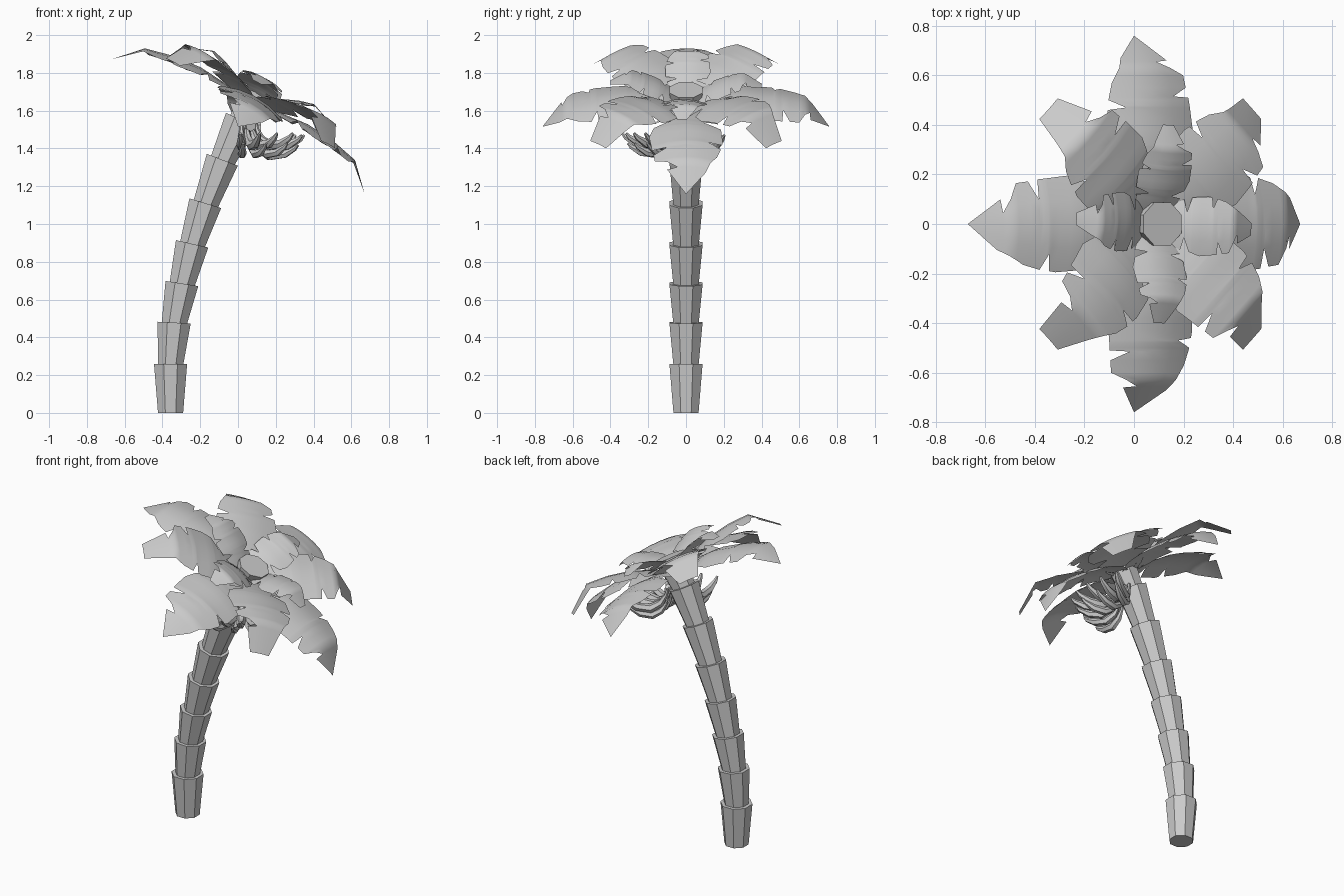
import bpy, bmesh, math
from mathutils import Vector, Matrix

if "Cube" in bpy.data.objects:
    bpy.data.objects.remove(bpy.data.objects["Cube"])

TILT = math.radians(28)
# crown frame: leans with the top of the trunk
CROWN = Matrix.Translation((0, 0, 1.515)) @ Matrix.Rotation(TILT, 4, 'Y')


def finish(name, bm, smooth):
    me = bpy.data.meshes.new(name)
    bm.to_mesh(me)
    bm.free()
    ob = bpy.data.objects.new(name, me)
    bpy.context.collection.objects.link(ob)
    if smooth:
        bpy.ops.object.select_all(action='DESELECT')
        ob.select_set(True)
        bpy.context.view_layer.objects.active = ob
        bpy.ops.object.shade_smooth_by_angle(angle=math.radians(smooth))
    return ob


def lerp(table, r):
    for (a, u), (b, v) in zip(table, table[1:]):
        if r <= b:
            return u + (v - u) * (r - a) / (b - a)
    return table[-1][1]


def loft(bm, rings):
    rings = [[bm.verts.new(p) for p in ring] for ring in rings]
    n = len(rings[0])
    for a, b in zip(rings, rings[1:]):
        for i in range(n):
            j = (i + 1) % n
            bm.faces.new((a[i], a[j], b[j], b[i]))
    bm.faces.new(rings[0][::-1])
    bm.faces.new(rings[-1])


# trunk: stacked flaring octagonal segments, (x, z, lean) at each top
tops = [(-.357, 0, 0), (-.357, .26, 0), (-.338, .478, 3), (-.297, .685, 9),
        (-.243, .895, 13), (-.173, 1.11, 17), (-.083, 1.34, 21),
        (.015, 1.55, 26), (.115, 1.71, 28)]


def octagon(x, z, lean, r):
    m = Matrix.Translation((x, 0, z)) @ Matrix.Rotation(math.radians(lean), 4, 'Y')
    return [m @ Vector((r * math.cos(a), r * math.sin(a), 0))
            for a in [math.pi / 8 + k * math.pi / 4 for k in range(8)]]


bm = bmesh.new()
for (x0, z0, l0), (x1, z1, l1) in zip(tops, tops[1:]):
    sink = .01 if z0 else 0
    loft(bm, [octagon(x0, z0 - sink, l0, .072), octagon(x1, z1, l1, .095)])
finish("trunk", bm, 0)

# leaf: ragged outline (distance along rib, half width) for each side
LEFT = [(0, .04), (.10, .10), (.235, .16), (.26, .08), (.30, .17), (.38, .195),
        (.51, .18), (.515, .10), (.55, .172), (.60, .165), (.655, .045),
        (.66, .10)]
RIGHT = [(0, .04), (.10, .11), (.25, .17), (.275, .09), (.31, .185), (.43, .195),
         (.46, .19), (.47, .12), (.50, .185), (.57, .165), (.67, .105)]
RIB = [(0, 0), (.16, .035), (.32, .05), (.48, .035), (.63, 0)]


def leaf(name, yaw, pitch, base, scale, width, droop, tip, blunt):
    m = (CROWN @ Matrix.Translation((0, 0, base))
         @ Matrix.Rotation(math.radians(yaw), 4, 'Z')
         @ Matrix.Rotation(-math.radians(pitch), 4, 'Y')
         @ Matrix.Scale(scale, 4))
    rib = RIB + [(.76, tip)]
    left, right = LEFT + [(.76, blunt)], RIGHT + [(.76, blunt)]
    bm = bmesh.new()
    rows = []
    for r in sorted({p[0] for p in left + right + rib}):
        wl, wr = width * lerp(left, r), width * lerp(right, r)
        rows.append([bm.verts.new(m @ Vector((r, w, lerp(rib, r) - droop * w * w)))
                     for w in (-wl, -wl / 2, 0, wr / 2, wr)])
    for a, b in zip(rows, rows[1:]):
        for i in range(4):
            bm.faces.new((a[i], b[i], b[i + 1], a[i + 1]))
    bmesh.ops.remove_doubles(bm, verts=bm.verts, dist=1e-5)
    finish(name, bm, 60)


for k in range(4):
    leaf(f"lower_leaf_{k}", 90 * k, 0, .135, 1, 1, 1.1, -.135, 0)
    leaf(f"middle_leaf_{k}", 90 * k + 45, 16, .12, .84, 1.17, .6, -.19, .06)
    leaf(f"top_leaf_{k}", 90 * k - 3, 28, .135, .54, 1.15, .8, -.15, .04)

# bananas: tapered six-sided tubes curving out and up, (out, down, radius)
PATH = [(-.01, .04, .009), (.0, 0, .011), (.03, -.05, .021), (.09, -.085, .027),
        (.17, -.075, .024), (.23, -.042, .014), (.25, -.02, .007)]


def banana(bm, root, yaw, scale):
    m = (Matrix.Translation(root) @ Matrix.Rotation(math.radians(yaw), 4, 'Z')
         @ Matrix.Scale(scale, 4))
    rings = []
    for i, (x, z, r) in enumerate(PATH):
        p, q = PATH[max(i - 1, 0)], PATH[min(i + 1, len(PATH) - 1)]
        t = Vector((q[0] - p[0], 0, q[1] - p[1])).normalized()
        side = Vector((0, 1, 0))
        up = t.cross(side)
        rings.append([m @ (Vector((x, 0, z)) + r * (side * math.cos(a) + up * math.sin(a)))
                      for a in [k * math.pi / 3 for k in range(6)]])
    loft(bm, rings)


def hand(name, root, yaw, spread):
    bm = bmesh.new()
    side = Vector((-math.sin(math.radians(yaw)), math.cos(math.radians(yaw)), 0))
    for count, scale, drop in ((4, 1, 0), (3, .88, .055)):
        for k in range(count):
            f = k / (count - 1) - .5
            banana(bm, Vector(root) + side * f * .09 - Vector((0, 0, drop)),
                   yaw + spread * f * scale, scale)
    bmesh.ops.recalc_face_normals(bm, faces=bm.faces)
    finish(name, bm, 40)
    # stalk joining the hand to the trunk
    d = Vector((math.cos(math.radians(yaw)), math.sin(math.radians(yaw)), 0))
    s = bmesh.new()
    bmesh.ops.create_cone(s, cap_ends=True, segments=6, radius1=.025, radius2=.03, depth=.1,
                          matrix=Matrix.Translation(Vector(root) - d * .03 + Vector((0, 0, .02)))
                          @ d.to_track_quat('Z', 'Y').to_matrix().to_4x4())
    finish(name + "_stalk", s, 40)


hand("banana_hand_right", (.1, .02, 1.49), 6, 55)
hand("banana_hand_front", (.06, -.07, 1.5), -66, 50)
